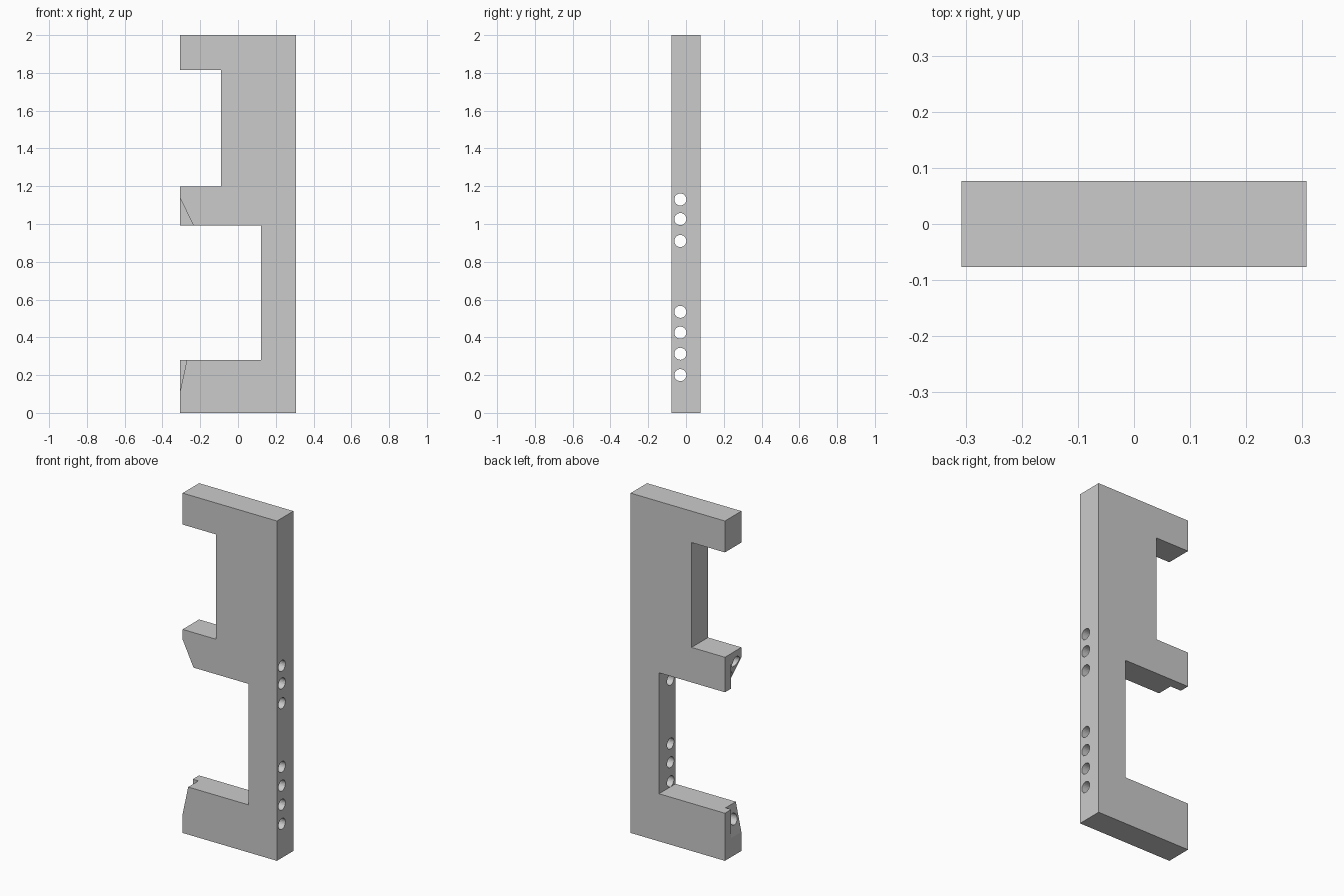
import bpy, bmesh, math
from mathutils import Matrix

if "Cube" in bpy.data.objects:
    bpy.data.objects.remove(bpy.data.objects["Cube"])

W, D = 0.307, 0.0765


def prism(name, profile, y0, y1):
    """Extrude an x/z outline along y."""
    bm = bmesh.new()
    face = bm.faces.new([bm.verts.new((x, y0, z)) for x, z in profile])
    ext = bmesh.ops.extrude_face_region(bm, geom=[face])
    verts = [v for v in ext["geom"] if isinstance(v, bmesh.types.BMVert)]
    bmesh.ops.translate(bm, vec=(0, y1 - y0, 0), verts=verts)
    bmesh.ops.recalc_face_normals(bm, faces=bm.faces)
    return finish(name, bm)


def finish(name, bm):
    mesh = bpy.data.meshes.new(name)
    bm.to_mesh(mesh)
    bm.free()
    obj = bpy.data.objects.new(name, mesh)
    bpy.context.collection.objects.link(obj)
    return obj


def cut(target, cutter):
    cutter.hide_render = True
    mod = target.modifiers.new(cutter.name, "BOOLEAN")
    mod.operation = "DIFFERENCE"
    mod.solver = "EXACT"
    mod.object = cutter
    bpy.context.view_layer.objects.active = target
    bpy.ops.object.modifier_apply(modifier=mod.name)
    bpy.data.objects.remove(cutter, do_unlink=True)


# Notched plate: upright bar with three arms
plate = prism("notched_plate", [
    (-W, 0), (W, 0), (W, 2), (-W, 2), (-W, 1.815), (-0.09, 1.815),
    (-0.09, 1.198), (-W, 1.198), (-W, 0.992), (0.122, 0.992),
    (0.122, 0.28), (-W, 0.28)], -D, D)

# Broken corners on the front of the middle and lower arm tips
cut(plate, prism("middle_tip_cutter", [
    (-0.35, 1.227), (-0.2255, 0.97), (-0.35, 0.97)], -0.2, 0.018))
cut(plate, prism("lower_tip_cutter", [
    (-0.316, 0.07), (-0.262, 0.32), (-0.36, 0.32), (-0.36, 0.07)], -0.2, 0.018))

# Row of holes drilled sideways through the plate
bm = bmesh.new()
for z in (0.2, 0.313, 0.425, 0.535, 0.91, 1.026, 1.13):
    bmesh.ops.create_cone(
        bm, cap_ends=True, segments=24, radius1=0.032, radius2=0.032, depth=1,
        matrix=Matrix.Translation((0, -0.03, z)) @ Matrix.Rotation(math.pi / 2, 4, "Y"))
cut(plate, finish("hole_cutter", bm))
